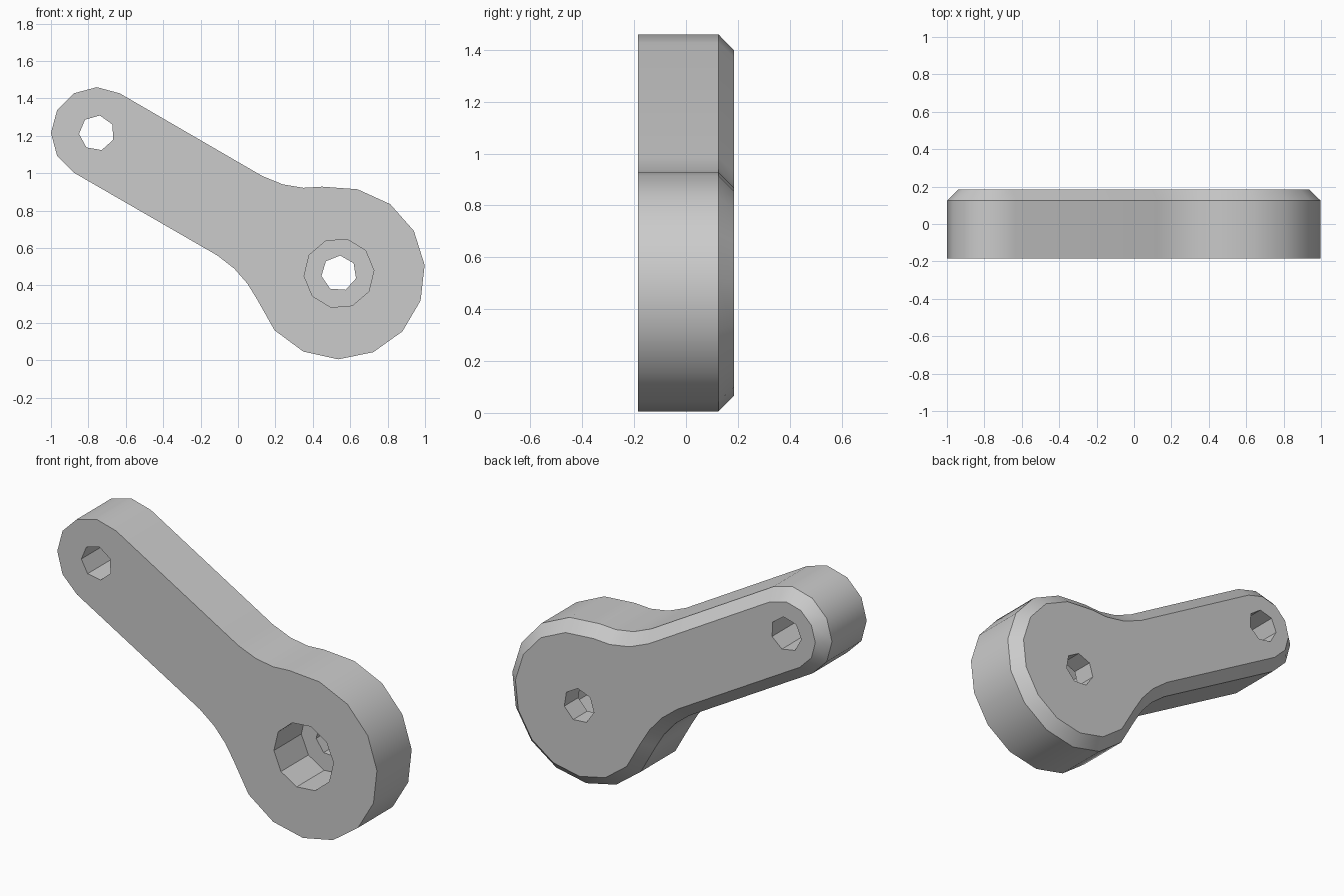
import bpy
import bmesh
import math

FRONT, BACK, CHAMFER = -0.185, 0.185, 0.06
BIG, SMALL = (0.54, 0.465), (-0.755, 1.215)
BORE_FLOOR = 0.06

if "Cube" in bpy.data.objects:
    bpy.data.objects.remove(bpy.data.objects["Cube"])

metal = bpy.data.materials.new("plain grey")
metal.use_nodes = True
grey = (0.6, 0.6, 0.6, 1)
metal.diffuse_color = grey
metal.node_tree.nodes["Principled BSDF"].inputs["Base Color"].default_value = grey


def arc(center, radius, start, step, count):
    """Points on a circle in the x-z plane, angles in degrees."""
    angles = [math.radians(start + step * i) for i in range(count)]
    return [(center[0] + radius * math.cos(a), center[1] + radius * math.sin(a))
            for a in angles]


def prism(name, outline, front, back, chamfer=0):
    """Extrude an x-z outline along y, with an optional chamfer at the back."""
    bm = bmesh.new()
    face = bm.faces.new([bm.verts.new((x, front, z)) for x, z in outline])
    top = bmesh.ops.extrude_face_region(bm, geom=[face])["geom"]
    cap = next(g for g in top if isinstance(g, bmesh.types.BMFace))
    for v in cap.verts:
        v.co.y = back - chamfer
    bmesh.ops.recalc_face_normals(bm, faces=bm.faces)
    if chamfer:
        bmesh.ops.inset_individual(bm, faces=[cap], thickness=chamfer,
                                   use_even_offset=True)
        for v in cap.verts:
            v.co.y = back
    mesh = bpy.data.meshes.new(name)
    bm.to_mesh(mesh)
    bm.free()
    mesh.materials.append(metal)
    obj = bpy.data.objects.new(name, mesh)
    bpy.context.collection.objects.link(obj)
    return obj


# Lever body: rounded tip, straight arm, filleted neck and large hub
outline = arc(SMALL, 0.245, 240, -30, 7)
outline += [(0.13, 0.985), (0.24, 0.94), (0.35, 0.922), (0.45, 0.928)]
outline += arc(BIG, 0.46, 77.5, -24, 11)
outline += [(0.05, 0.41), (-0.02, 0.49), (-0.11, 0.56)]
lever = prism("lever_arm", outline, FRONT, BACK, CHAMFER)

# Tip hole, hub hole and the wider front bore in the hub
cutters = [
    prism("tip_hole_cutter", arc(SMALL, 0.095, 183, -360 / 7, 7), -1, 1),
    prism("hub_bore_cutter", arc(BIG, 0.187, 184.6, -36, 10), -1, BORE_FLOOR),
    prism("hub_hole_cutter", arc(BIG, 0.095, 189, -360 / 7, 7), -1, 1),
]
bpy.context.view_layer.objects.active = lever
for cutter in cutters:
    cutter.hide_render = True
    cut = lever.modifiers.new(cutter.name, 'BOOLEAN')
    cut.operation = 'DIFFERENCE'
    cut.solver = 'EXACT'
    cut.object = cutter
    bpy.ops.object.modifier_apply(modifier=cut.name)
    bpy.data.objects.remove(cutter)

# Smooth rounded sides, crisp rims
bpy.ops.object.select_all(action='DESELECT')
lever.select_set(True)
bpy.ops.object.shade_smooth_by_angle(angle=math.radians(30.5))
